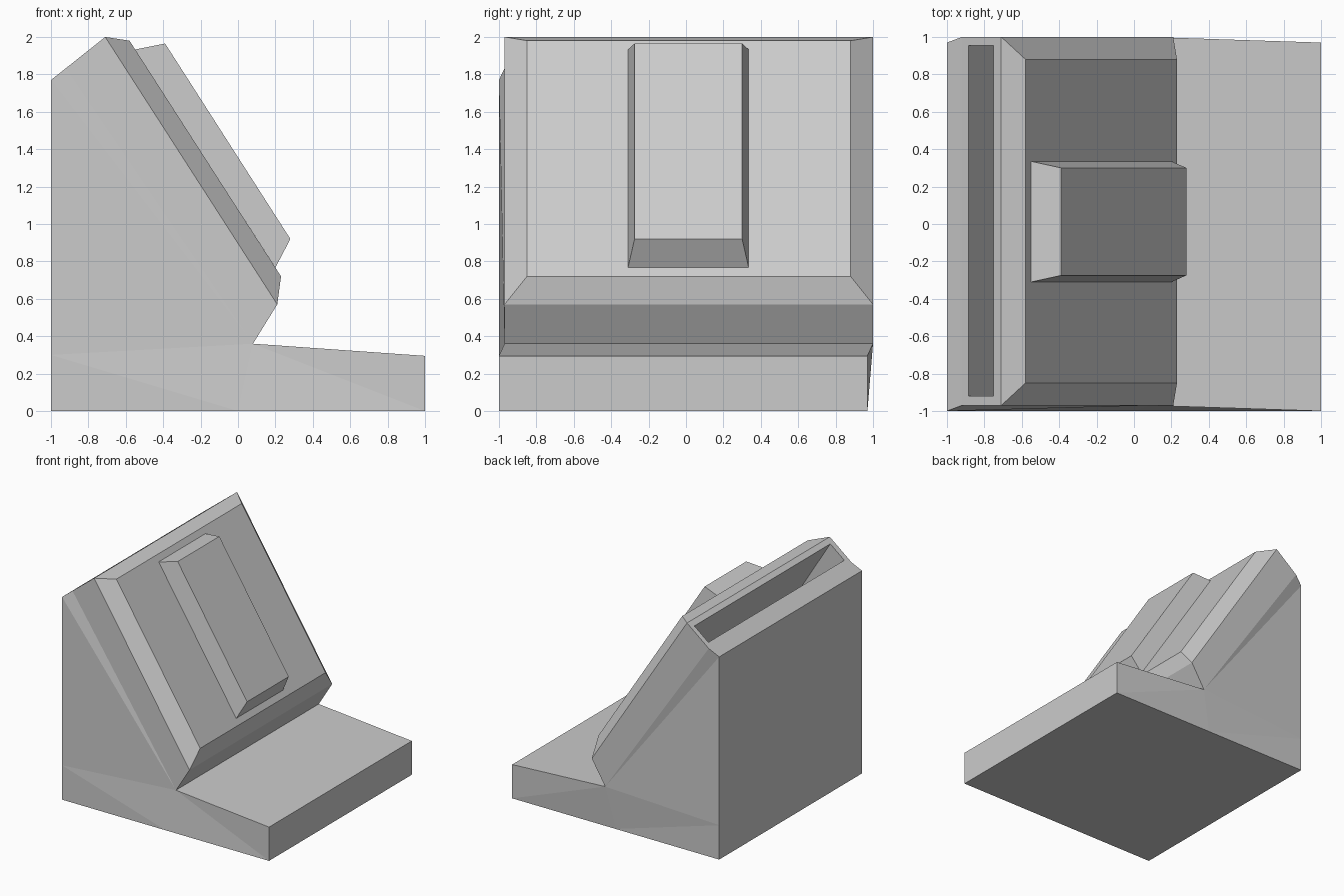
import bpy
import bmesh
from mathutils import Vector

if "Cube" in bpy.data.objects:
    bpy.data.objects.remove(bpy.data.objects["Cube"])

grey = bpy.data.materials.new("light grey")
grey.use_nodes = True
colour = (0.6, 0.6, 0.6, 1)
grey.diffuse_color = colour
grey.node_tree.nodes["Principled BSDF"].inputs["Base Color"].default_value = colour


def finish(bm, name):
    bmesh.ops.recalc_face_normals(bm, faces=bm.faces)
    mesh = bpy.data.meshes.new(name)
    bm.to_mesh(mesh)
    bm.free()
    mesh.materials.append(grey)
    obj = bpy.data.objects.new(name, mesh)
    bpy.context.collection.objects.link(obj)
    return obj


def tapered_block(name, lower, upper):
    """Join two rectangles, each given as (top xz, bottom xz, (y min, y max))."""
    bm = bmesh.new()
    rings = []
    for (x1, z1), (x2, z2), (y1, y2) in (lower, upper):
        corners = ((x1, y1, z1), (x1, y2, z1), (x2, y2, z2), (x2, y1, z2))
        rings.append([bm.verts.new(c) for c in corners])
    a, b = rings
    bm.faces.new(a)
    bm.faces.new(b)
    for i in range(4):
        j = (i + 1) % 4
        bm.faces.new((a[i], a[j], b[j], b[i]))
    return finish(bm, name)


# Wedge body: side profile, with the sides offset slightly at the upper part
LOW, HIGH = (-1, 0.97), (-0.97, 1)
profile = [
    (-1, 0, LOW), (0, 0, LOW), (1, 0, LOW), (1, 0.295, LOW),
    (0.08, 0.36, HIGH), (0.21, 0.57, HIGH), (-0.71, 2, HIGH),
    (-0.92, 1.833, HIGH), (-1, 1.77, LOW), (-1, 0.3, LOW),
]
side_faces = [(0, 1, 4, 9), (1, 2, 3, 4), (4, 5, 6, 7), (4, 7, 8), (4, 8, 9)]
bm = bmesh.new()
sides = [[bm.verts.new((x, ys[k], z)) for x, z, ys in profile] for k in (0, 1)]
for i in range(len(profile)):
    j = (i + 1) % len(profile)
    bm.faces.new((sides[0][i], sides[0][j], sides[1][j], sides[1][i]))
for side in sides:
    caps = [bm.faces.new([side[i] for i in face]) for face in side_faces]
    bmesh.ops.triangulate(bm, faces=caps)
body = finish(bm, "wedge_body")

# Deep slot cut down into the sloping top edge
down = Vector((0.56, -0.9))
span = (-0.92, 0.955)
rim = [Vector((-0.885, 1.861)), Vector((-0.75, 1.968))]
cutter = tapered_block(
    "slot_cutter",
    (*[p - down * 0.1 for p in rim], span),
    (*[p + down * 0.9 for p in rim], span),
)
cut = body.modifiers.new("slot", "BOOLEAN")
cut.operation = "DIFFERENCE"
cut.solver = "EXACT"
cut.object = cutter
bpy.context.view_layer.objects.active = body
bpy.ops.object.modifier_apply(modifier=cut.name)
bpy.data.objects.remove(cutter)

# Bevelled panel on the slope, and the raised block on it
tapered_block(
    "sloped_panel",
    ((-0.71, 2), (0.21, 0.57), HIGH),
    ((-0.58, 1.98), (0.23, 0.72), (-0.85, 0.88)),
)
tapered_block(
    "raised_block",
    ((-0.55, 1.933), (0.2, 0.767), (-0.31, 0.335)),
    ((-0.39, 1.965), (0.28, 0.92), (-0.275, 0.3)),
)
